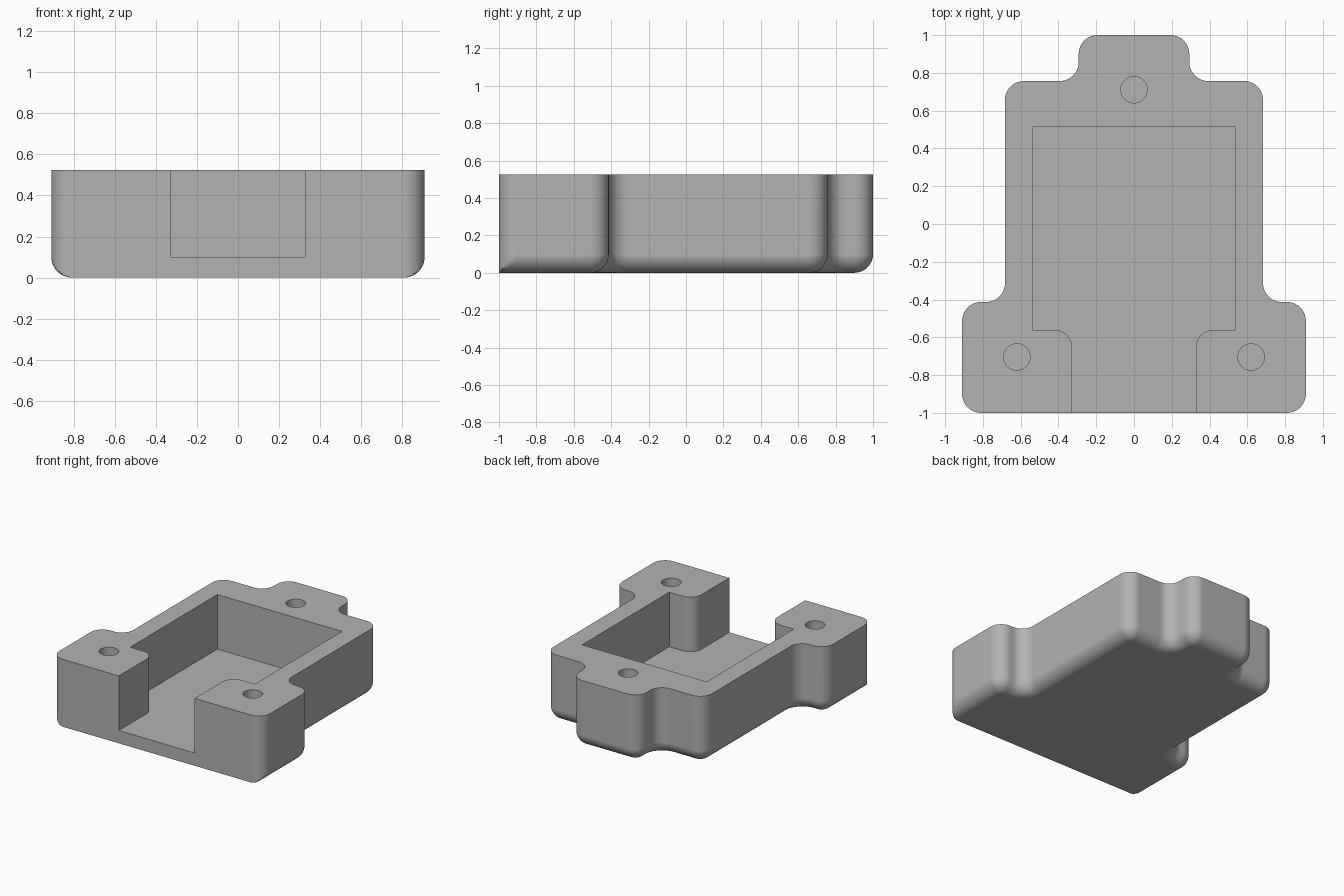
import bpy, bmesh
from math import sin, cos, radians, pi

cube = bpy.data.objects.get("Cube")
if cube:
    bpy.data.objects.remove(cube)

STEPS = 10            # segments per quarter round
R = 0.1               # fillet radius
HEIGHT, FLOOR = 0.525, 0.1


def arc(cx, cy, r, start, end):
    angles = [radians(start + (end - start) * i / STEPS) for i in range(STEPS + 1)]
    return [(cx + r * cos(a), cy + r * sin(a)) for a in angles]


def mirrored(half):
    return half + [(-x, y) for x, y in reversed(half)]


def outline(inset):
    """Body outline; the front edge stays in place while the rest moves in."""
    limit = 0.91 - inset
    half = [(min(x, limit), y) for x, y in arc(0.81, -0.9, R, -90, 0)]
    half += arc(0.81, -0.513, R - inset, 0, 90)
    half += arc(0.783, -0.313, R + inset, -90, -180)
    half += arc(0.583, 0.657, R - inset, 0, 90)
    half += arc(0.393, 0.857, R + inset, -90, -180)
    half += arc(0.193, 0.9, R - inset, 0, 90)
    return mirrored(half)


def loft(name, layers):
    """Skin a stack of (outline, height) layers into a closed solid."""
    bm = bmesh.new()
    rings = [[bm.verts.new((x, y, z)) for x, y in pts] for pts, z in layers]
    n = len(rings[0])
    bm.faces.new(rings[0][::-1])
    bm.faces.new(rings[-1])
    for low, high in zip(rings, rings[1:]):
        for i in range(n):
            j = (i + 1) % n
            bm.faces.new((low[i], low[j], high[j], high[i]))
    bmesh.ops.remove_doubles(bm, verts=bm.verts, dist=1e-5)
    bmesh.ops.recalc_face_normals(bm, faces=bm.faces)
    mesh = bpy.data.meshes.new(name)
    bm.to_mesh(mesh)
    bm.free()
    obj = bpy.data.objects.new(name, mesh)
    bpy.context.collection.objects.link(obj)
    return obj


# Material
grey = bpy.data.materials.new("plain grey")
grey.use_nodes = True
colour = (0.45, 0.45, 0.45, 1)
grey.diffuse_color = colour
grey.node_tree.nodes["Principled BSDF"].inputs["Base Color"].default_value = colour

# Body with rounded lower edge
layers = []
for i in range(STEPS + 1):
    t = pi / 2 * i / STEPS
    layers.append((outline(R * (1 - sin(t))), R * (1 - cos(t))))
layers.append((outline(0), HEIGHT))
body = loft("housing_body", layers)
body.data.materials.append(grey)

# Pocket with open front channel
pocket = [(0.327, -1.2)] + arc(0.422, -0.656, 0.095, 180, 90)
pocket += [(0.537, -0.561), (0.537, 0.513)]
cutters = [loft("pocket_cutter", [(mirrored(pocket), FLOOR), (mirrored(pocket), 0.8)])]

# Blind screw holes
for x, y in ((0, 0.711), (0.62, -0.704), (-0.62, -0.704)):
    circle = [(x + 0.07 * cos(pi * i / 20), y + 0.07 * sin(pi * i / 20)) for i in range(40)]
    cutters.append(loft("hole_cutter", [(circle, FLOOR), (circle, 0.8)]))

bpy.ops.object.select_all(action='DESELECT')
bpy.context.view_layer.objects.active = body
body.select_set(True)
for cutter in cutters:
    cutter.hide_render = True
    cut = body.modifiers.new("cut", 'BOOLEAN')
    cut.operation = 'DIFFERENCE'
    cut.solver = 'EXACT'
    cut.object = cutter
    bpy.ops.object.modifier_apply(modifier=cut.name)
    bpy.data.objects.remove(cutter)

# Smooth fillets, crisp edges
bpy.ops.object.shade_smooth_by_angle(angle=radians(30))
normals = body.modifiers.new("flat_faces", 'WEIGHTED_NORMAL')
normals.keep_sharp = True
